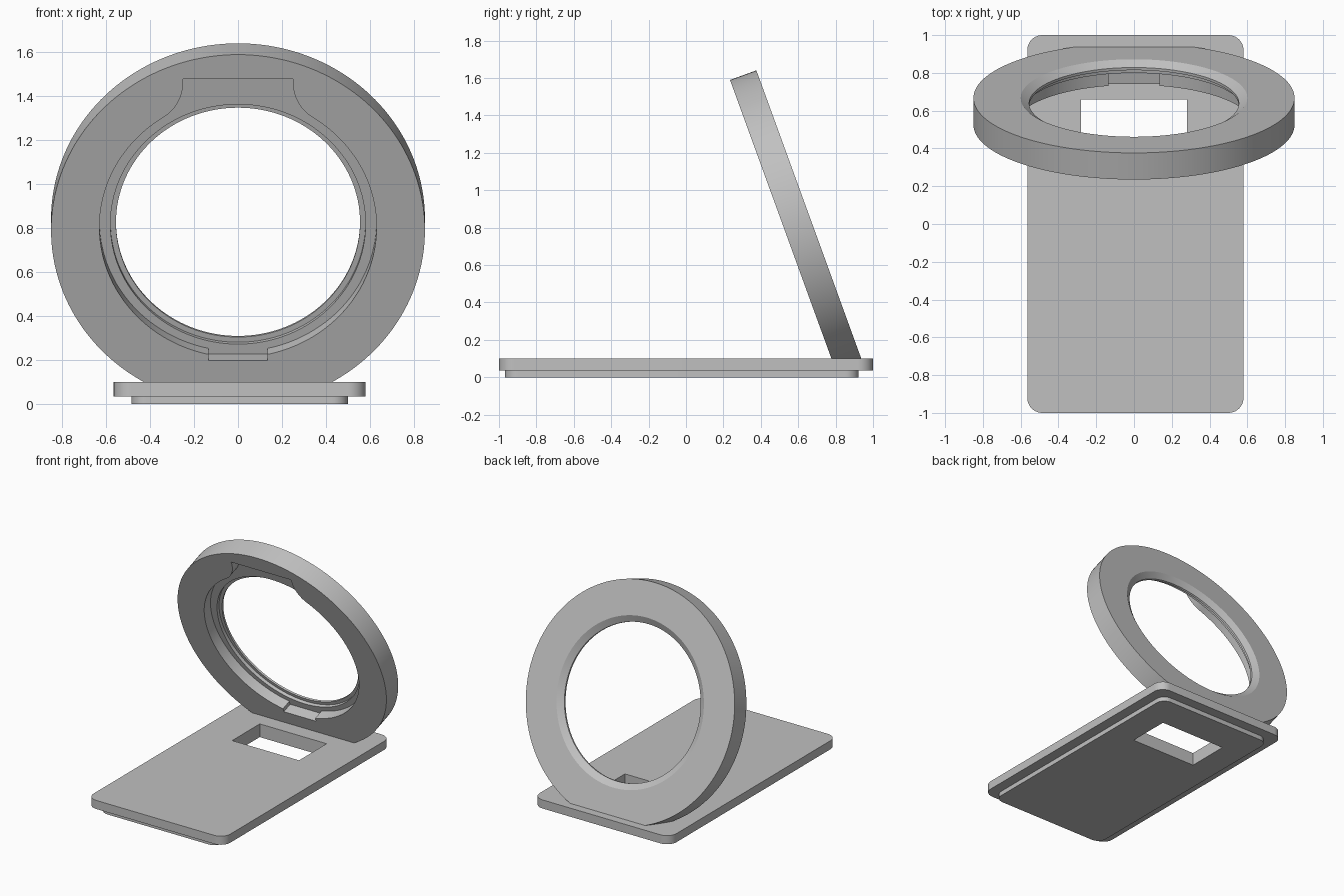
import bpy, bmesh
from math import sin, cos, pi, radians, atan2, sqrt
from mathutils import Matrix

if "Cube" in bpy.data.objects:
    bpy.data.objects.remove(bpy.data.objects["Cube"], do_unlink=True)

grey = bpy.data.materials.new("plain_grey")
grey.use_nodes = True
COLOUR = (0.53, 0.53, 0.53, 1)
grey.diffuse_color = COLOUR
grey.node_tree.nodes["Principled BSDF"].inputs["Base Color"].default_value = COLOUR


def arc(cx, cy, r, a0, a1, n):
    """Points along a circular arc, both ends included."""
    return [(cx + r * cos(a0 + (a1 - a0) * i / n),
             cy + r * sin(a0 + (a1 - a0) * i / n)) for i in range(n + 1)]


def circle(r, n=128):
    return arc(0, 0, r, 0, 2 * pi, n)[:-1]


def rectangle(x0, x1, y0, y1):
    return [(x0, y0), (x1, y0), (x1, y1), (x0, y1)]


def rounded_rectangle(x0, x1, y0, y1, r):
    corners = [(x1 - r, y1 - r), (x0 + r, y1 - r), (x0 + r, y0 + r), (x1 - r, y0 + r)]
    points = []
    for i, (cx, cy) in enumerate(corners):
        points += arc(cx, cy, r, i * pi / 2, (i + 1) * pi / 2, 10)
    return points


def solid(name, sections, matrix=Matrix()):
    """Closed solid lofted through (outline, z) sections."""
    bm = bmesh.new()
    rings = [[bm.verts.new((x, y, z)) for x, y in outline] for outline, z in sections]
    n = len(rings[0])
    for a, b in zip(rings, rings[1:]):
        for i in range(n):
            j = (i + 1) % n
            bm.faces.new((a[i], a[j], b[j], b[i]))
    bm.faces.new(rings[0])
    bm.faces.new(rings[-1])
    bmesh.ops.recalc_face_normals(bm, faces=bm.faces)
    mesh = bpy.data.meshes.new(name)
    bm.to_mesh(mesh)
    bm.free()
    mesh.materials.append(grey)
    obj = bpy.data.objects.new(name, mesh)
    bpy.context.collection.objects.link(obj)
    obj.matrix_world = matrix
    return obj


def prism(name, outline, z0, z1, matrix=Matrix()):
    return solid(name, [(outline, z0), (outline, z1)], matrix)


def activate(obj):
    bpy.ops.object.select_all(action='DESELECT')
    obj.select_set(True)
    bpy.context.view_layer.objects.active = obj


def cut(obj, cutter):
    """Subtract the cutter for good and delete it."""
    cutter.hide_render = True
    mod = obj.modifiers.new("cut", 'BOOLEAN')
    mod.operation = 'DIFFERENCE'
    mod.solver = 'EXACT'
    mod.object = cutter
    activate(obj)
    bpy.ops.object.modifier_apply(modifier=mod.name)
    bpy.data.objects.remove(cutter, do_unlink=True)


# Base: upper plate and smaller foot plate, both with a rectangular window
base_plate = prism("base_plate", rounded_rectangle(-0.565, 0.58, -1, 1, 0.08), 0.035, 0.1)
foot_plate = prism("foot_plate", rounded_rectangle(-0.485, 0.5, -0.967, 0.923, 0.07), 0, 0.035)
for plate in (base_plate, foot_plate):
    cut(plate, prism("window_cutter", rectangle(-0.28, 0.28, 0.33, 0.66), -0.1, 0.2))

# Leaning ring: local z points out of its front face
lean = Matrix.Translation((0, 0.526, 0.791)) @ Matrix.Rotation(radians(110), 4, 'X')
THICK = 0.15
DEPTH = 0.08
ring = prism("leaning_ring", circle(0.85, 160), -THICK, 0, lean)

# Stepped opening with a thin lip and a chamfer at the back
steps = [(0.58, 0.05), (0.58, -0.105), (0.555, -0.105), (0.555, -0.12),
         (0.6, -THICK), (0.63, -0.17)]
cut(ring, solid("opening_cutter", [(circle(r), z) for r, z in steps], lean))

# Front pocket: round, with a flared bay at the top
R, CY, F, HALF, TOP = 0.63, 0.015, 0.2, 0.25, 0.731
rise = sqrt((R + F) ** 2 - (HALF + F) ** 2)
meet = atan2(rise, HALF + F)
right = [(HALF, TOP)]
right += arc(HALF + F, CY + rise, F, pi, pi + meet, 16)
right += arc(0, CY, R, meet, -pi / 2, 60)[1:]
pocket = right + [(-x, y) for x, y in reversed(right[:-1])]
cut(ring, prism("pocket_cutter", pocket, -DEPTH, 0.05, lean))

# Small notch at the bottom of the pocket
cut(ring, prism("notch_cutter", rectangle(-0.135, 0.135, -0.629, -0.57), -DEPTH, 0.05, lean))

# Flat underside where the ring stands on the base
cut(ring, prism("ground_cutter", rectangle(-1.2, 1.2, 0, 1.6), -0.5, 0.098))

for part in (base_plate, foot_plate, ring):
    activate(part)
    bpy.ops.object.shade_smooth_by_angle(angle=radians(25))
